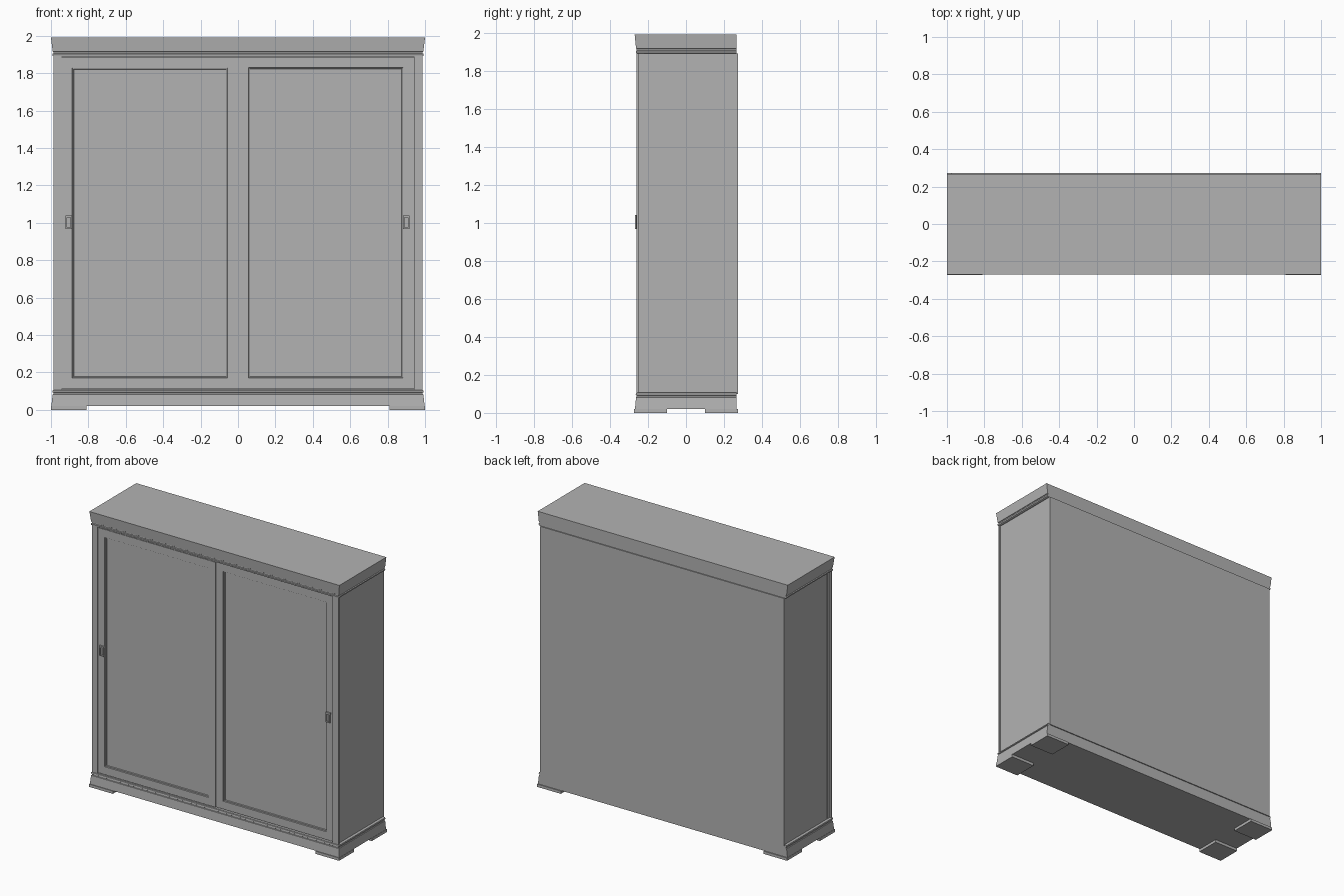
import bpy
import bmesh

old = bpy.data.objects.get("Cube")
if old:
    bpy.data.objects.remove(old)

grey = bpy.data.materials.new("plain grey")
grey.use_nodes = True
grey.diffuse_color = (0.45, 0.45, 0.45, 1)
grey.node_tree.nodes["Principled BSDF"].inputs["Base Color"].default_value = (0.45, 0.45, 0.45, 1)


def finish(name, bm):
    bmesh.ops.recalc_face_normals(bm, faces=bm.faces)
    mesh = bpy.data.meshes.new(name)
    bm.to_mesh(mesh)
    bm.free()
    mesh.materials.append(grey)
    obj = bpy.data.objects.new(name, mesh)
    bpy.context.collection.objects.link(obj)
    return obj


def add_box(bm, x, y, z):
    """Box between the given (low, high) pairs; returns its faces."""
    verts = bmesh.ops.create_cube(bm, size=1)["verts"]
    for v in verts:
        v.co = [a + (b - a) * (c + 0.5) for (a, b), c in zip((x, y, z), v.co)]
    return list({f for v in verts for f in v.link_faces})


def box(name, x, y, z):
    bm = bmesh.new()
    add_box(bm, x, y, z)
    return finish(name, bm)


def moulding(name, profile, back):
    """Stack of rectangles (z, half width) flared on the front and sides, flat at the back."""
    bm = bmesh.new()
    rings = []
    for z, w in profile:
        front = -0.27 + (1 - w) * 0.8
        corners = ((-w, front), (w, front), (w, back), (-w, back))
        rings.append([bm.verts.new((x, y, z)) for x, y in corners])
    for low, high in zip(rings, rings[1:]):
        for i in range(4):
            j = (i + 1) % 4
            bm.faces.new((low[i], low[j], high[j], high[i]))
    bm.faces.new(rings[0])
    bm.faces.new(rings[-1])
    return finish(name, bm)


def door(name, x, y, z):
    """Door with a stepped frame around a recessed panel."""
    bm = bmesh.new()
    faces = add_box(bm, x, y, z)
    bm.normal_update()
    front = min(faces, key=lambda f: f.calc_center_median().y)
    for width, depth in ((0.08, 0), (0.003, -0.006), (0.006, 0), (0.003, -0.006)):
        bmesh.ops.inset_region(bm, faces=[front], thickness=width, depth=depth)
    return finish(name, bm)


# Cabinet body
box("cabinet_body", (-0.975, 0.975), (-0.225, 0.273), (0.1, 1.89))

# Front frame around the door opening
for side, s in (("right", -1), ("left", 1)):
    box(side + "_stile", sorted((s * 0.94, s * 0.987)), (-0.26, -0.25), (0.1, 1.9))
    box(side + "_stile_return", sorted((s * 0.94, s * 0.976)), (-0.25, -0.22), (0.1, 1.9))
box("top_rail", (-0.94, 0.94), (-0.26, -0.22), (1.889, 1.91))
box("bottom_rail", (-0.94, 0.94), (-0.26, -0.22), (0.09, 0.108))

# Sliding doors, one in front of the other
door("right_door", (-0.943, 0), (-0.257, -0.224), (0.113, 1.885))
door("left_door", (0, 0.94), (-0.25, -0.224), (0.113, 1.887))

# Cornice and plinth
moulding("cornice", [(1.89, 0.985), (1.893, 0.991), (1.903, 0.993), (1.906, 0.987),
                     (1.914, 0.987), (1.916, 0.991), (1.99, 1.0)], 0.266)
moulding("plinth", [(0.02, 0.998), (0.082, 0.991), (0.084, 0.987), (0.092, 0.987),
                    (0.095, 0.993), (0.104, 0.991), (0.108, 0.985)], 0.266)

# Low corner feet
for side, s in (("right", -1), ("left", 1)):
    for end, y in (("front", (-0.273, -0.1)), ("back", (0.1, 0.273))):
        box(f"{end}_{side}_foot", sorted((s * 0.81, s)), y, (0, 0.02))

# Small drop handles
for side, x, y in (("right", -0.905, -0.257), ("left", 0.9, -0.25)):
    bm = bmesh.new()
    add_box(bm, (x - 0.018, x + 0.018), (y - 0.012, y), (1.028, 1.04))
    add_box(bm, (x - 0.018, x + 0.018), (y - 0.012, y - 0.004), (0.968, 0.975))
    for s in (-1, 1):
        add_box(bm, (x + s * 0.013 - 0.004, x + s * 0.013 + 0.004),
                (y - 0.012, y - 0.004), (0.975, 1.028))
    finish(side + "_handle", bm)
